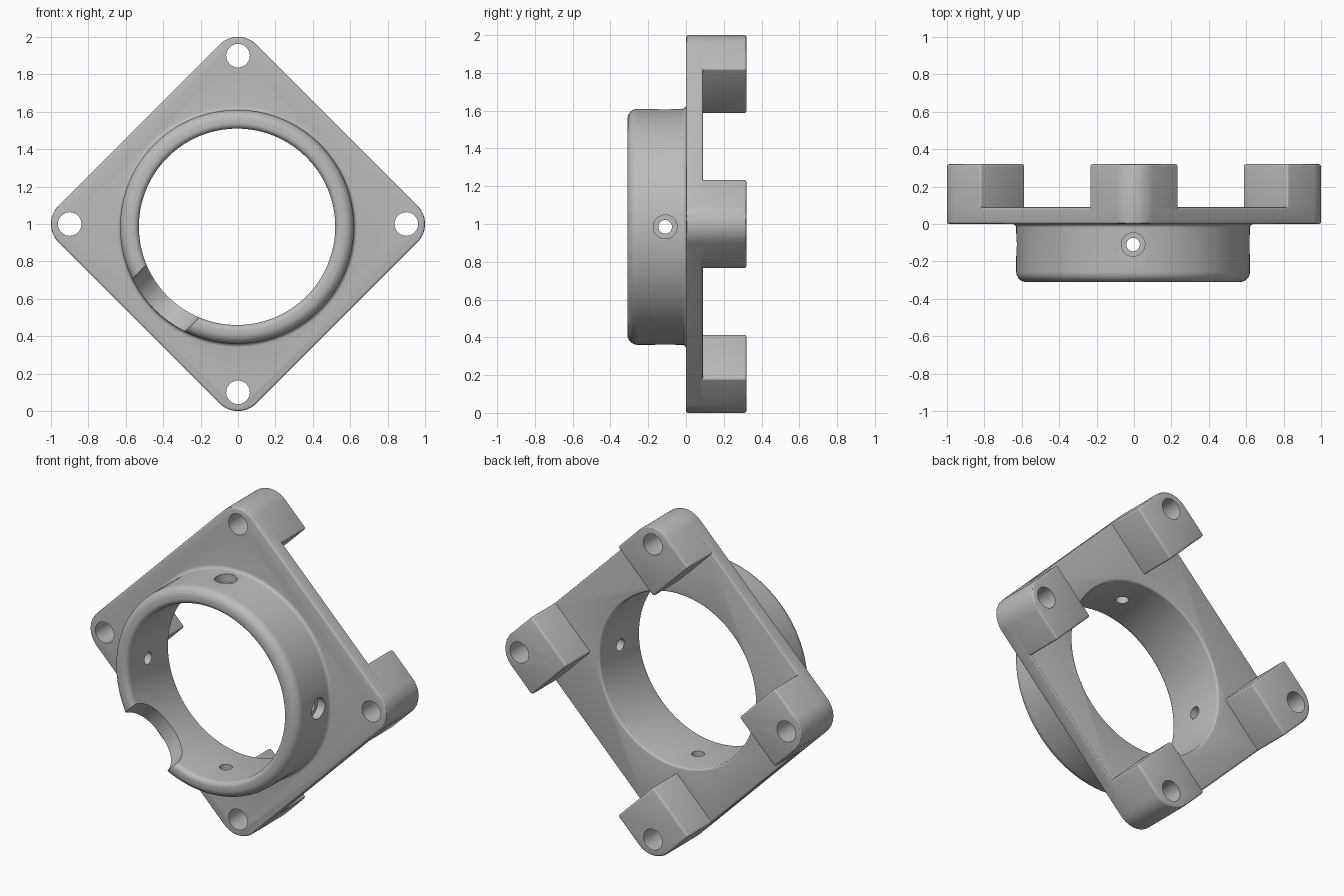
import bpy, bmesh
from math import pi, sin, cos, radians, sqrt
from mathutils import Matrix, Vector

cube = bpy.data.objects.get("Cube")
if cube:
    bpy.data.objects.remove(cube, do_unlink=True)

grey = bpy.data.materials.new("grey_plastic")
grey.use_nodes = True
colour = (0.5, 0.5, 0.5, 1)
grey.diffuse_color = colour
grey.node_tree.nodes["Principled BSDF"].inputs["Base Color"].default_value = colour

CENTRE = Vector((0, 0, 1))             # middle of the plate
RING = Vector((-0.005, 0, 0.985))      # middle of the ring
PLATE, LUG, FRONT = 0.09, 0.32, -0.31  # depths along y


def finish(bm, name):
    bmesh.ops.recalc_face_normals(bm, faces=bm.faces)
    mesh = bpy.data.meshes.new(name)
    bm.to_mesh(mesh)
    bm.free()
    mesh.materials.append(grey)
    obj = bpy.data.objects.new(name, mesh)
    bpy.context.collection.objects.link(obj)
    return obj


def lathe(name, profile, centre, steps=128):
    """Solid of revolution about y; profile is (radius, y) and starts and ends on the flat caps."""
    bm = bmesh.new()
    loops = [[bm.verts.new(centre + Vector((r * cos(2 * pi * i / steps), y, r * sin(2 * pi * i / steps))))
              for i in range(steps)] for r, y in profile]
    for a, b in zip(loops, loops[1:]):
        for i in range(steps):
            j = (i + 1) % steps
            bm.faces.new((a[i], a[j], b[j], b[i]))
    bm.faces.new(loops[0])
    bm.faces.new(loops[-1])
    return finish(bm, name)


def rod(name, start, end, radius, steps=48):
    axis = end - start
    bm = bmesh.new()
    bmesh.ops.create_cone(bm, cap_ends=True, segments=steps, radius1=radius, radius2=radius,
                          depth=axis.length,
                          matrix=Matrix.Translation((start + end) / 2)
                          @ axis.to_track_quat('Z', 'Y').to_matrix().to_4x4())
    return finish(bm, name)


def combine(target, tool, operation):
    mod = target.modifiers.new(operation.title(), 'BOOLEAN')
    mod.operation, mod.solver, mod.object = operation, 'EXACT', tool
    bpy.context.view_layer.objects.active = target
    bpy.ops.object.modifier_apply(modifier=mod.name)
    bpy.data.objects.remove(tool, do_unlink=True)


def arc(cx, cy, r, a0, a1, n=8):
    return [(cx + r * cos(radians(a0 + (a1 - a0) * i / n)),
             cy + r * sin(radians(a0 + (a1 - a0) * i / n))) for i in range(n + 1)]


# Diamond plate with a block lug on each corner
def build_plate():
    bm = bmesh.new()
    corner, reach = 0.14, 0.238
    edge = 1 + corner * (sqrt(2) - 1)
    middle, lugs = [], []
    for q in range(4):
        turn = Matrix.Rotation(q * pi / 2, 4, 'Y')
        place = lambda x, z: bm.verts.new(CENTRE + turn @ Vector((x, 0, z)))
        right = place(reach, edge - reach)
        tip = [place(*p) for p in arc(0, 1 - corner, corner, 45, 135, 14)]
        left = place(-reach, edge - reach)
        inner = place(0, edge - 2 * reach)
        lugs.append(bm.faces.new([right, *tip, left, inner]))
        middle += [left, inner, right]
    bm.faces.new(middle)
    bmesh.ops.recalc_face_normals(bm, faces=bm.faces)
    fronts = list(bm.faces)
    # Extrude the whole outline, then lift the lug faces further
    ret = bmesh.ops.extrude_face_region(bm, geom=fronts, use_keep_orig=True)
    new = ret["geom"]
    bmesh.ops.translate(bm, verts=[g for g in new if isinstance(g, bmesh.types.BMVert)],
                        vec=(0, PLATE, 0))
    tops = [g for g in new if isinstance(g, bmesh.types.BMFace) and len(g.verts) > 12
            and (g.calc_center_median() - CENTRE).length > 0.5]
    ret = bmesh.ops.extrude_face_region(bm, geom=tops)
    bmesh.ops.translate(bm, verts=[g for g in ret["geom"] if isinstance(g, bmesh.types.BMVert)],
                        vec=(0, LUG - PLATE, 0))
    bmesh.ops.recalc_face_normals(bm, faces=bm.faces)
    bmesh.ops.dissolve_limit(bm, angle_limit=0.01, verts=bm.verts, edges=bm.edges)
    sharp = [e for e in bm.edges if len(e.link_faces) == 2 and e.calc_face_angle() > 0.5]
    bmesh.ops.bevel(bm, geom=sharp, offset=0.012, segments=3, profile=0.5, affect='EDGES',
                    clamp_overlap=True)
    return finish(bm, "flange_plate")


body = build_plate()

# Ring: rounded front rim and a small fillet where it meets the plate
rim = [(r, y) for r, y in arc(0.57, FRONT + 0.055, 0.055, -90, 0)]
root = arc(0.645, -0.02, 0.02, 180, 90, 5)
combine(body, lathe("ring", rim + root + [(0.645, 0.03)], RING), 'UNION')

# Bore, eased at the front rim
ease = arc(0.555, FRONT + 0.03, 0.03, -90, -180, 6)
combine(body, lathe("bore_cutter", [(0.555, FRONT - 0.1)] + ease
                    + arc(0.537, PLATE - 0.012, 0.012, 180, 90, 4) + [(0.537, 0.5)], RING), 'DIFFERENCE')

# Half-round notch through the lower right of the rim
low = Vector((-1, 0, -1)).normalized()
start = RING + Vector((0, FRONT, 0))
combine(body, rod("notch_cutter", start + low * 0.3, start + low * 0.9, 0.2, 64), 'DIFFERENCE')

# Bolt holes in the corners, and counterbored screw holes around the ring
for q in range(4):
    out = Matrix.Rotation(q * pi / 2, 3, 'Y') @ Vector((0, 0, 1))
    bolt = CENTRE + out * 0.9
    combine(body, rod("bolt_hole_cutter", bolt + Vector((0, -0.2, 0)), bolt + Vector((0, 0.5, 0)), 0.063),
            'DIFFERENCE')
    screw = RING + Vector((0, -0.11, 0))
    combine(body, rod("screw_hole_cutter", screw + out * 0.4, screw + out * 0.8, 0.036, 32), 'DIFFERENCE')
    combine(body, rod("counterbore_cutter", screw + out * 0.575, screw + out * 0.8, 0.063), 'DIFFERENCE')

# Smooth curved faces, keep edges crisp
body.name = "ring_mount_flange"
bpy.ops.object.select_all(action='DESELECT')
body.select_set(True)
bpy.context.view_layer.objects.active = body
bpy.ops.object.shade_smooth_by_angle(angle=radians(30))
